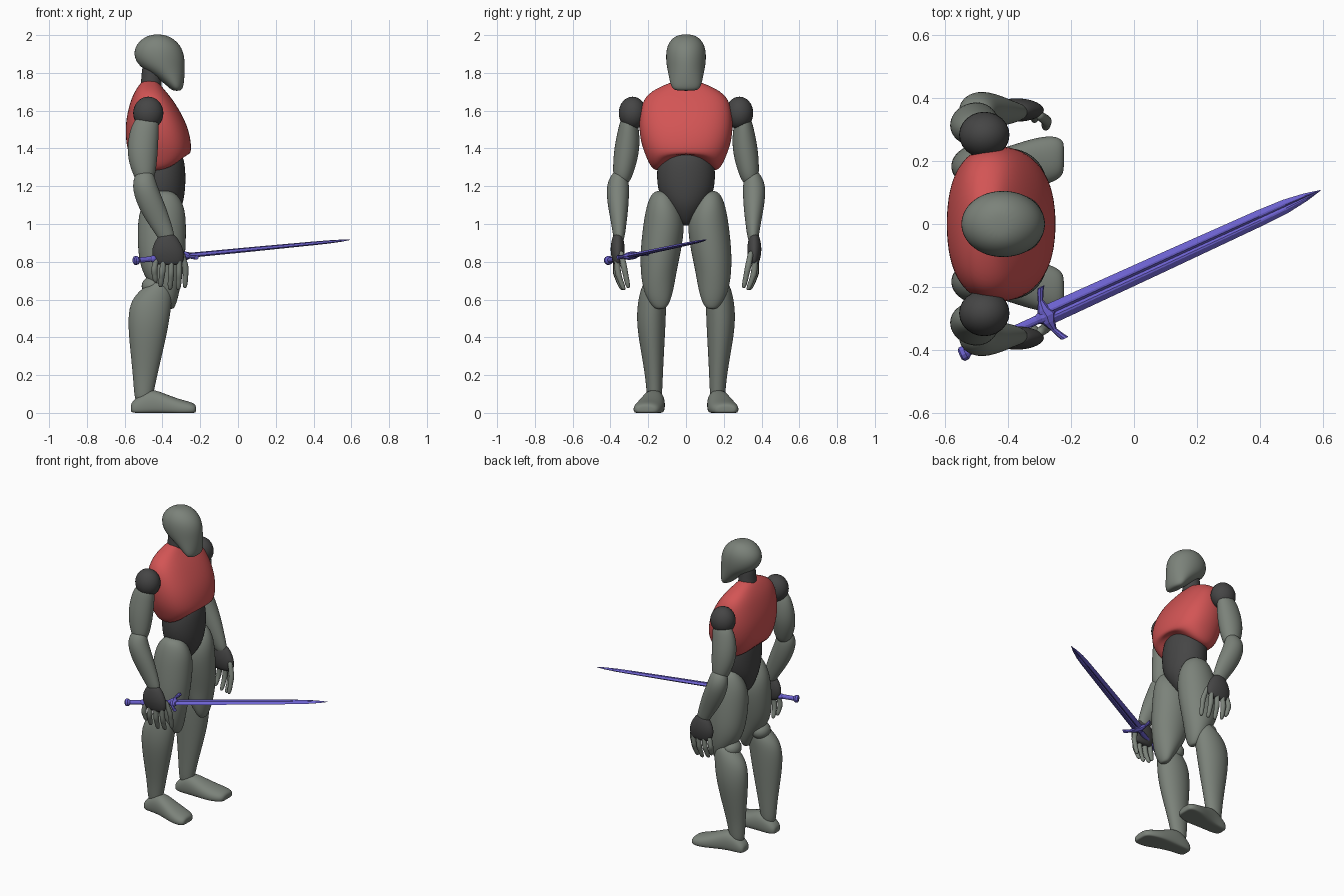
import bpy, bmesh, math
from mathutils import Vector, Matrix

def material(name, col):
    m = bpy.data.materials.new(name)
    m.diffuse_color = (*col, 1)
    return m

GREY = material("grey green", (0.20, 0.225, 0.195))
DARK = material("dark grey", (0.06, 0.06, 0.06))
RED = material("red", (0.65, 0.09, 0.09))
PURPLE = material("purple", (0.15, 0.12, 0.62))

def skin(name, rings, mat, subdiv=0, matrix=None):
    """Closed surface through a list of equal-length point rings."""
    bm = bmesh.new()
    vs = [[bm.verts.new(p) for p in r] for r in rings]
    n = len(vs[0])
    for a, b in zip(vs, vs[1:]):
        for i in range(n):
            bm.faces.new((a[i], a[(i + 1) % n], b[(i + 1) % n], b[i]))
    bm.faces.new(vs[0][::-1])
    bm.faces.new(vs[-1])
    if matrix:
        bm.transform(matrix)
    bmesh.ops.recalc_face_normals(bm, faces=bm.faces)
    for f in bm.faces:
        f.smooth = subdiv > 0
    me = bpy.data.meshes.new(name)
    bm.to_mesh(me)
    bm.free()
    me.materials.append(mat)
    ob = bpy.data.objects.new(name, me)
    bpy.context.collection.objects.link(ob)
    if subdiv:
        mod = ob.modifiers.new("smooth", 'SUBSURF')
        mod.levels = mod.render_levels = subdiv
    return ob

def oval(a0, a1, b0, b1, n=16, power=2.0, grow=1.025):
    """Points of a (super)ellipse filling the given bounds."""
    pts = []
    for i in range(n):
        t = 2 * math.pi * i / n
        c, s = math.cos(t), math.sin(t)
        c = math.copysign(abs(c) ** (2 / power), c)
        s = math.copysign(abs(s) ** (2 / power), s)
        pts.append(((a0 + a1) / 2 + grow * (a1 - a0) / 2 * c,
                    (b0 + b1) / 2 + grow * (b1 - b0) / 2 * s))
    return pts

def body(name, rows, mat, power=2.0, side=1, warp=None, n=16):
    """Stacked horizontal ovals: rows of (z, x0, x1, y0, y1)."""
    rings = [[(x, y * side, z) for x, y in oval(x0, x1, y0, y1, n, power)]
             for z, x0, x1, y0, y1 in rows]
    if warp:
        rings = [[warp(*p) for p in r] for r in rings]
    return skin(name, rings, mat, 2)

def centred(rows):
    return [(z, a, b, -w, w) for z, a, b, w in rows]

def ball(name, c, r, mat):
    bpy.ops.mesh.primitive_uv_sphere_add(segments=24, ring_count=16, location=c)
    ob = bpy.context.object
    ob.name = name
    ob.scale = r
    ob.data.materials.append(mat)
    bpy.ops.object.shade_smooth()
    return ob

# Head, neck, waist
body("head", centred([
    (2.004, -.45, -.40, .03), (1.988, -.50, -.35, .07), (1.945, -.543, -.303, .1),
    (1.89, -.553, -.284, .107), (1.835, -.525, -.282, .102), (1.79, -.45, -.283, .092),
    (1.74, -.385, -.287, .083), (1.712, -.355, -.295, .068), (1.705, -.34, -.31, .04)]), GREY)
body("neck", centred([
    (1.86, -.49, -.41, .04), (1.83, -.51, -.405, .055), (1.76, -.51, -.405, .055),
    (1.68, -.53, -.40, .07)]), DARK)
body("waist", centred([
    (1.41, -.50, -.33, .10), (1.36, -.53, -.285, .145), (1.25, -.53, -.276, .158),
    (1.15, -.525, -.282, .142), (1.08, -.51, -.30, .10), (1.01, -.48, -.35, .05),
    (.99, -.45, -.38, .02)]), DARK)

# Chest plate with an arched lower rim
def arch(x, y, z):
    if z < 1.34:
        z += (0.08 if x > -.42 else 0.04) * max(0, 1 - (y / .16) ** 2)
    return (x, y, z)

body("chest", centred([
    (1.762, -.49, -.435, .04), (1.748, -.515, -.42, .085), (1.705, -.545, -.385, .185),
    (1.645, -.572, -.335, .235), (1.53, -.597, -.27, .25), (1.43, -.592, -.247, .238),
    (1.36, -.575, -.25, .212), (1.305, -.55, -.285, .188), (1.272, -.52, -.335, .155),
    (1.268, -.47, -.39, .08)]), RED, power=2.4, warp=arch)

# Limbs, mirrored left and right
thigh = [(1.178, -.43, -.37, .10, .15), (1.16, -.47, -.32, .07, .185),
         (1.09, -.515, -.283, .03, .21), (1.0, -.533, -.274, .004, .226),
         (.85, -.53, -.278, .028, .242), (.75, -.51, -.29, .05, .24),
         (.67, -.46, -.305, .063, .23), (.60, -.41, -.32, .08, .205),
         (.56, -.385, -.335, .10, .175), (.55, -.37, -.345, .12, .155)]
shin = [(.715, -.43, -.38, .14, .19), (.69, -.465, -.36, .12, .225),
        (.64, -.53, -.347, .107, .243), (.58, -.573, -.352, .105, .256),
        (.48, -.583, -.365, .108, .262), (.35, -.572, -.392, .115, .243),
        (.2, -.556, -.428, .123, .216), (.1, -.55, -.448, .126, .208), (.05, -.54, -.46, .135, .2)]
foot = [(-.568, .145, .19, .01, .04), (-.56, .125, .212, -.015, .06),
        (-.51, .115, .22, -.03, .105), (-.455, .112, .23, -.03, .128),
        (-.385, .112, .25, -.03, .10), (-.31, .117, .275, -.03, .072),
        (-.25, .135, .28, -.02, .058), (-.226, .155, .265, -.01, .045), (-.222, .18, .25, .01, .03)]
upper_arm = [(1.58, -.50, -.44, .28, .32), (1.56, -.545, -.42, .26, .345),
             (1.49, -.575, -.42, .247, .362), (1.4, -.587, -.424, .245, .38),
             (1.32, -.577, -.43, .262, .386), (1.25, -.55, -.44, .285, .386),
             (1.215, -.53, -.46, .305, .37), (1.205, -.51, -.48, .325, .355)]
forearm = [(1.285, -.51, -.47, .335, .365), (1.265, -.545, -.445, .31, .395),
           (1.2, -.562, -.428, .3, .424), (1.1, -.535, -.385, .304, .415),
           (1.0, -.475, -.352, .315, .395), (.93, -.425, -.333, .325, .385),
           (.90, -.41, -.345, .335, .375)]
palm = [(.95, -.40, -.35, .345, .375), (.935, -.425, -.325, .333, .39),
        (.87, -.458, -.288, .322, .402), (.82, -.452, -.284, .328, .394),
        (.79, -.435, -.295, .338, .385), (.782, -.41, -.32, .35, .375)]
fingers = {  # root, knuckle and tip points
    "little_finger": [(-.432, .368, .82), (-.445, .372, .755), (-.436, .352, .69)],
    "ring_finger": [(-.393, .37, .82), (-.402, .372, .74), (-.41, .345, .665)],
    "middle_finger": [(-.352, .37, .82), (-.355, .368, .735), (-.36, .338, .65)],
    "index_finger": [(-.312, .366, .82), (-.312, .36, .735), (-.316, .328, .65)],
    "thumb": [(-.302, .345, .86), (-.276, .328, .77), (-.281, .305, .66)]}

for tag, s in (("left", 1), ("right", -1)):
    body(tag + "_thigh", thigh, GREY, side=s)
    ball(tag + "_knee", (-.45, .155 * s, .67), (.06, .065, .055), GREY)
    body(tag + "_shin", shin, GREY, side=s)
    # foot runs along x with a flat sole
    rings = [[(x, y * s, max(z, 0)) for y, z in oval(y0, y1, z0, z1, power=2.3)]
             for x, y0, y1, z0, z1 in foot]
    skin(tag + "_foot", rings, GREY, 2)
    shoulder = ball(tag + "_shoulder", (-.475, .283 * s, 1.587), (.08, .073, .087), DARK)
    body(tag + "_upper_arm", upper_arm, GREY, side=s)
    body(tag + "_forearm", forearm, GREY, side=s)
    body(tag + "_palm", palm, DARK, side=s)
    for fname, (a, b, c) in fingers.items():
        a, b, c = Vector(a), Vector(b), Vector(c)
        rows = []
        for p, r in ((a, .017), (a.lerp(b, .5), .016), (b, .019), (b.lerp(c, .4), .015),
                     (b.lerp(c, .55), .016), (b.lerp(c, .9), .013), (c, .006)):
            rows.append((p.z, p.x - r, p.x + r, p.y - r, p.y + r))
        body(tag + "_" + fname, rows, GREY, side=s, n=8)

# Sword frame: u along the blade, v across it, w through its thickness
start, tip = Vector((-.552, -.416, .806)), Vector((.592, .107, .916))
u = (tip - start).normalized()
v = Vector((-.41, .9, .13))
v = (v - u * v.dot(u)).normalized()
frame = Matrix.Translation(start) @ Matrix((u, v, u.cross(v))).transposed().to_4x4()
length = (tip - start).length

# Blade with a fuller groove on both faces
section = [(1, 0), (.45, 1), (.25, 1), (0, .45), (-.25, 1), (-.45, 1),
           (-1, 0), (-.45, -1), (-.25, -1), (0, -.45), (.25, -1), (.45, -1)]
blade = [(.29, .033, .011), (.7, .03, .010), (1.05, .026, .008), (1.14, .0225, .007),
         (1.21, .013, .005), (length, .001, .001)]
skin("sword_blade", [[(a, h * p, t * q) for p, q in section] for a, h, t in blade],
     PURPLE, matrix=frame)

# Grip and pommel
grip = [(0, .016), (.006, .023), (.02, .023), (.032, .014), (.10, .014), (.108, .018),
        (.12, .018), (.128, .014), (.27, .014), (.285, .02), (.30, .02)]
skin("sword_grip", [[(a, y, z) for y, z in oval(-r, r, -r, r, 12)] for a, r in grip],
     PURPLE, matrix=frame)

# Cross guard, arms swept slightly towards the tip: (v, u, half length, half thickness)
guard = [(-.09, .325, .012, .012), (-.078, .318, .011, .011), (-.05, .305, .009, .009),
         (-.022, .302, .02, .019), (0, .305, .032, .021)]
guard += [(-a, b, c, d) for a, b, c, d in guard[-2::-1]]
skin("sword_guard", [[(x, a, z) for x, z in oval(b - c, b + c, -d, d, 8)]
                     for a, b, c, d in guard], PURPLE, matrix=frame)
